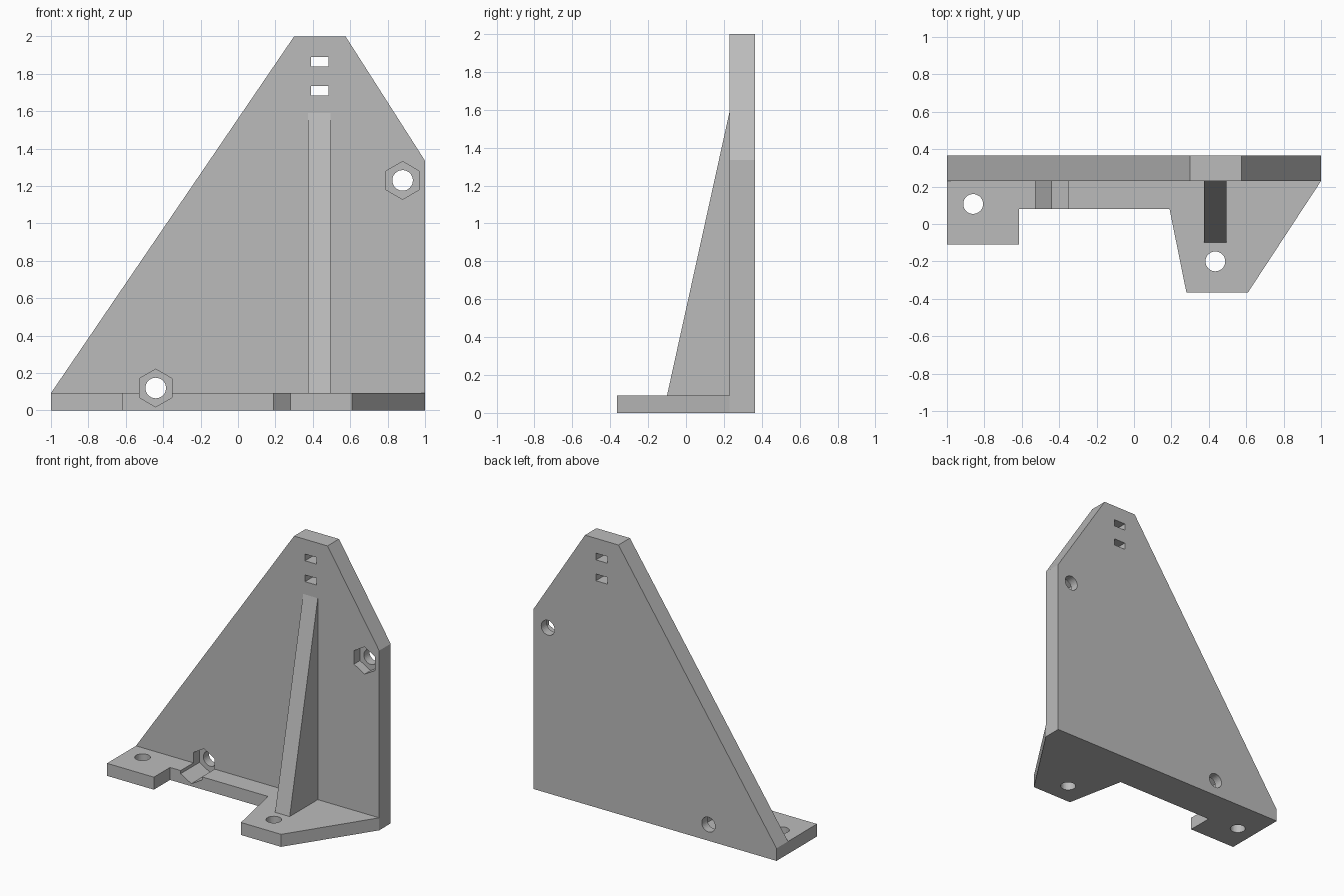
import bpy
import bmesh
from math import pi
from mathutils import Matrix, Vector

default_cube = bpy.data.objects.get("Cube")
if default_cube:
    bpy.data.objects.remove(default_cube)

grey = bpy.data.materials.new("plain grey")
grey.use_nodes = True
colour = (0.5, 0.5, 0.5, 1)
grey.diffuse_color = colour
grey.node_tree.nodes["Principled BSDF"].inputs["Base Color"].default_value = colour

AXES = {"x": Vector((1, 0, 0)), "y": Vector((0, 1, 0)), "z": Vector((0, 0, 1))}


def finish(name, bm):
    bmesh.ops.recalc_face_normals(bm, faces=bm.faces)
    mesh = bpy.data.meshes.new(name)
    bm.to_mesh(mesh)
    bm.free()
    mesh.materials.append(grey)
    obj = bpy.data.objects.new(name, mesh)
    bpy.context.collection.objects.link(obj)
    return obj


def prism(name, outline, axis, start, end):
    """Extrude a flat outline along an axis."""
    place = {"x": lambda a, b: (start, a, b),
             "y": lambda a, b: (a, start, b),
             "z": lambda a, b: (a, b, start)}[axis]
    bm = bmesh.new()
    face = bm.faces.new([bm.verts.new(place(a, b)) for a, b in outline])
    made = bmesh.ops.extrude_face_region(bm, geom=[face])["geom"]
    verts = [v for v in made if isinstance(v, bmesh.types.BMVert)]
    bmesh.ops.translate(bm, verts=verts, vec=AXES[axis] * (end - start))
    return finish(name, bm)


def rod(name, centre, radius, length, sides, axis, turn=0):
    """Straight rod with the given number of sides."""
    tilt = Matrix.Rotation(pi / 2, 4, "X") if axis == "y" else Matrix()
    matrix = Matrix.Translation(centre) @ tilt @ Matrix.Rotation(turn, 4, "Z")
    bm = bmesh.new()
    bmesh.ops.create_cone(bm, cap_ends=True, segments=sides, radius1=radius,
                          radius2=radius, depth=length, matrix=matrix)
    return finish(name, bm)


def combine(body, tool, operation):
    mod = body.modifiers.new(tool.name, "BOOLEAN")
    mod.operation = operation
    mod.solver = "EXACT"
    mod.object = tool
    tool.hide_render = True
    tool.hide_set(True)
    bpy.context.view_layer.objects.active = body
    bpy.ops.object.modifier_apply(modifier=mod.name)
    bpy.data.objects.remove(tool)


FRONT, BACK, BASE_TOP = 0.23, 0.365, 0.093

# Upright plate
bracket = prism("bracket_plate", [(-1, 0), (1, 0), (1, 1.335), (0.575, 2),
                                  (0.3, 2), (-1, BASE_TOP)], "y", FRONT, BACK)

# Foot with two mounting tabs
foot = prism("foot", [(-1, 0.3), (-1, -0.11), (-0.615, -0.11), (-0.615, 0.08),
                      (0.19, 0.08), (0.28, -0.365), (0.61, -0.365),
                      (1, FRONT), (1, 0.3)], "z", 0, BASE_TOP)
combine(bracket, foot, "UNION")

# Tapered stiffening rib
rib = prism("rib", [(-0.1, BASE_TOP), (-0.1, 0.05), (0.3, 0.05),
                    (0.3, 1.59), (FRONT, 1.59)], "x", 0.375, 0.495)
combine(bracket, rib, "UNION")

# Bolt holes through the plate, with hexagonal nut pockets
for x, z in ((-0.44, 0.12), (0.88, 1.23)):
    pocket = rod("nut_pocket", (x, 0.15, z), 0.101, 0.3, 6, "y")
    combine(bracket, pocket, "DIFFERENCE")
    hole = rod("bolt_hole", (x, 0.3, z), 0.055, 0.5, 32, "y")
    combine(bracket, hole, "DIFFERENCE")

# Screw holes through the tabs
for x, y in ((-0.86, 0.107), (0.435, -0.2)):
    combine(bracket, rod("screw_hole", (x, y, 0), 0.053, 0.5, 32, "z"), "DIFFERENCE")

# Slots near the top
for z in (1.685, 1.84):
    slot = prism("slot", [(0.39, z), (0.485, z), (0.485, z + 0.05), (0.39, z + 0.05)],
                 "y", 0.1, 0.5)
    combine(bracket, slot, "DIFFERENCE")

bracket.name = "bracket"
